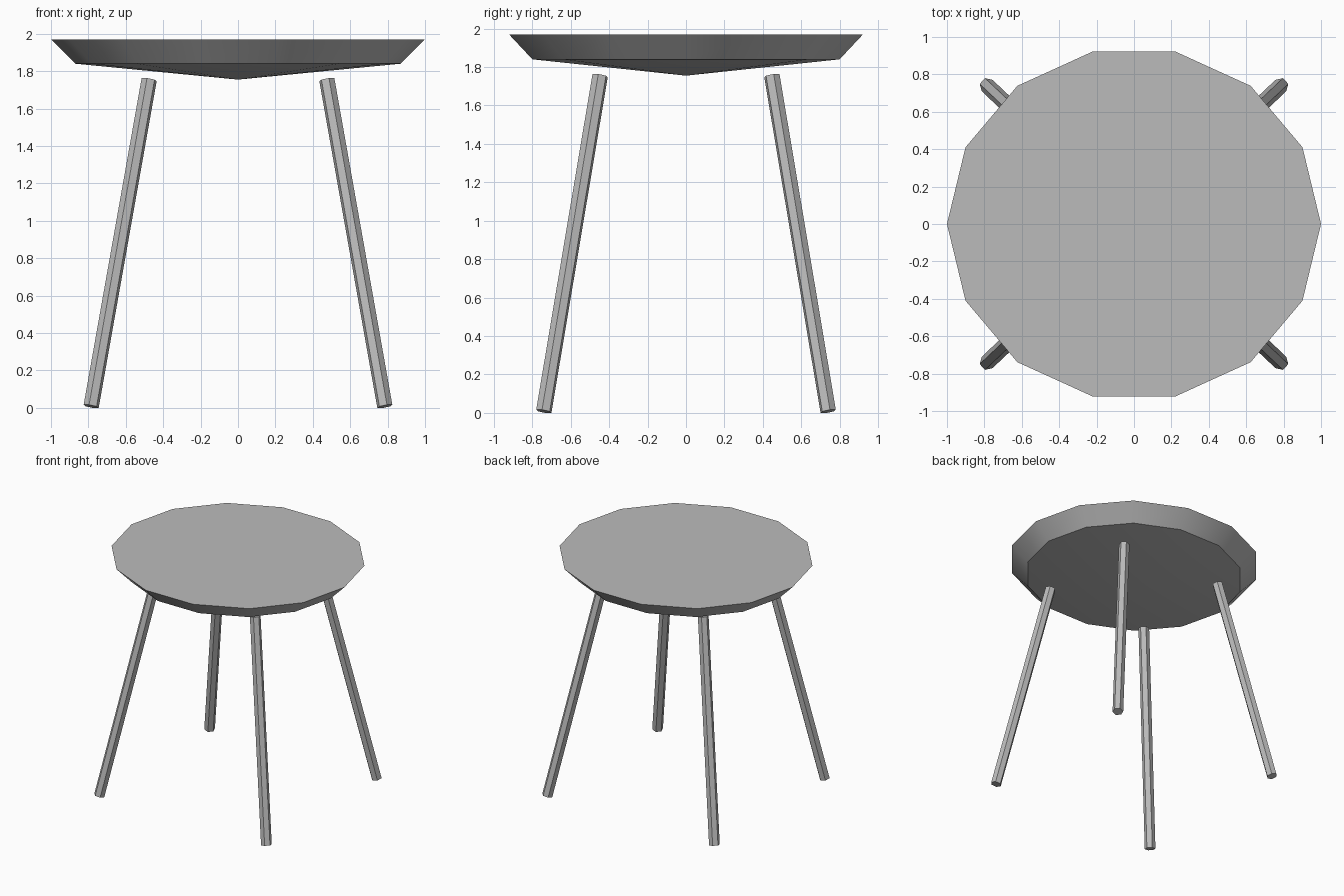
import bpy, bmesh, math
from mathutils import Vector

if "Cube" in bpy.data.objects:
    bpy.data.objects.remove(bpy.data.objects["Cube"])

grey = bpy.data.materials.new("grey")
grey.diffuse_color = (0.5, 0.5, 0.5, 1)
grey.use_nodes = True
grey.node_tree.nodes["Principled BSDF"].inputs["Base Color"].default_value = grey.diffuse_color


def finish(name, bm):
    bmesh.ops.recalc_face_normals(bm, faces=bm.faces)
    mesh = bpy.data.meshes.new(name)
    bm.to_mesh(mesh)
    bm.free()
    mesh.materials.append(grey)
    obj = bpy.data.objects.new(name, mesh)
    bpy.context.collection.objects.link(obj)
    return obj


def ring(bm, n, point):
    return [bm.verts.new(point(2 * math.pi * i / n)) for i in range(n)]


def bridge(bm, a, b):
    for i in range(len(a)):
        j = (i + 1) % len(a)
        bm.faces.new((a[i], a[j], b[j], b[i]))


# Seat: slightly oval 14-sided slab, sloped rim, shallow cone underneath
bm = bmesh.new()
top = ring(bm, 14, lambda t: (math.cos(t), 0.945 * math.sin(t), 1.97))
low = ring(bm, 14, lambda t: (0.87 * math.cos(t), 0.82 * math.sin(t), 1.84))
apex = bm.verts.new((0, 0, 1.755))
bm.faces.new(top)
bridge(bm, low, top)
for i in range(14):
    bm.faces.new((low[i], apex, low[(i + 1) % 14]))
seat = finish("seat", bm)
bpy.context.view_layer.objects.active = seat
seat.select_set(True)
bpy.ops.object.shade_smooth_by_angle(angle=math.radians(30))

# Legs: four splayed hexagonal rods with square-cut ends
for sx, side in ((-1, "left"), (1, "right")):
    for sy, end in ((-1, "front"), (1, "back")):
        foot = Vector((sx * 0.785, sy * 0.74, 0.008))
        head = Vector((sx * 0.475, sy * 0.447, 1.755))
        axis = (head - foot).normalized()
        tangent = axis.cross(Vector((0, 0, 1))).normalized()
        radial = tangent.cross(axis)
        bm = bmesh.new()
        rings = [ring(bm, 6, lambda t: c + 0.042 * (math.cos(t) * tangent + math.sin(t) * radial))
                 for c in (foot, head)]
        bridge(bm, *rings)
        for r in rings:
            bm.faces.new(r)
        finish(f"{end}_{side}_leg", bm)
